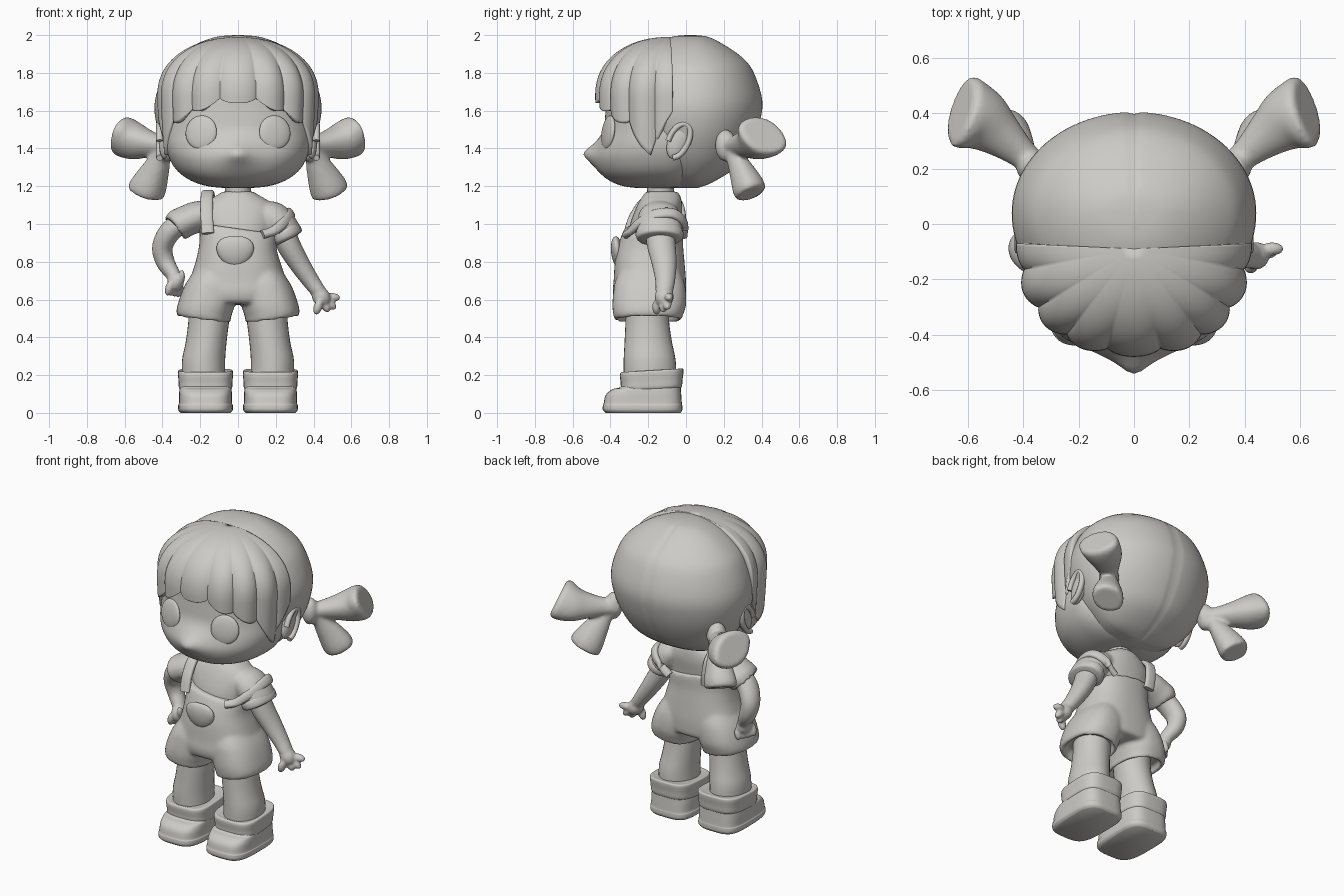
import bpy, bmesh, math
from mathutils import Vector, Euler

clay = bpy.data.materials.new("warm_grey_clay")
clay.diffuse_color = (0.61, 0.595, 0.565, 1)


def finish(name, bm, angle=50):
    bmesh.ops.recalc_face_normals(bm, faces=bm.faces)
    me = bpy.data.meshes.new(name)
    bm.to_mesh(me)
    bm.free()
    me.materials.append(clay)
    me.shade_smooth()
    me.set_sharp_from_angle(angle=math.radians(angle))
    ob = bpy.data.objects.new(name, me)
    bpy.context.collection.objects.link(ob)
    return ob


def merge(name, obs, voxel=.012, rounds=6):
    """Fuse overlapping solids into one soft sculpted skin."""
    bpy.ops.object.select_all(action='DESELECT')
    for o in obs:
        o.select_set(True)
    bpy.context.view_layer.objects.active = obs[0]
    bpy.ops.object.join()
    obs[0].name = name
    m = obs[0].modifiers.new("fuse", 'REMESH')
    m.mode, m.voxel_size, m.use_smooth_shade = 'VOXEL', voxel, True
    m = obs[0].modifiers.new("soften", 'SMOOTH')
    m.factor, m.iterations = .5, rounds


def smooth_rows(rows, steps=4):
    """Catmull-Rom interpolation of whole rows of numbers."""
    out, n = [], len(rows)
    for i in range(n - 1):
        a, b, c, d = rows[max(i - 1, 0)], rows[i], rows[i + 1], rows[min(i + 2, n - 1)]
        for k in range(steps):
            t = k / steps
            out.append([0.5 * (2 * q + (r - p) * t + (2 * p - 5 * q + 4 * r - s) * t * t
                               + (3 * q - p - 3 * r + s) * t ** 3)
                        for p, q, r, s in zip(a, b, c, d)])
    return out + [list(rows[-1])]


def skin(name, rings, angle=50):
    bm = bmesh.new()
    vs = [[bm.verts.new(p) for p in r] for r in rings]
    n = len(vs[0])
    for a, b in zip(vs, vs[1:]):
        for j in range(n):
            bm.faces.new((a[j], a[(j + 1) % n], b[(j + 1) % n], b[j]))
    bm.faces.new(vs[0])
    bm.faces.new(vs[-1])
    return finish(name, bm, angle)


def power(v, e):
    return math.copysign(abs(v) ** e, v)


def stack(name, rows, cx=0, yc=-0.17, n=2.0, sides=48, warp=None, angle=50):
    """Horizontal rounded rings; row = (z, half width, front y, back y, x shift)."""
    rings = []
    for z, hw, yf, yb, dx in smooth_rows([(r + (0,))[:5] for r in rows]):
        ring = []
        for j in range(sides):
            a = 2 * math.pi * j / sides
            c, s = power(math.cos(a), 2 / n), power(math.sin(a), 2 / n)
            p = Vector((cx + dx + hw * c, yc + s * ((yb - yc) if s > 0 else (yc - yf)), z))
            ring.append(warp(p) if warp else p)
        rings.append(ring)
    return skin(name, rings, angle)


def tube(name, rows, ref=(0, 1, 0), sides=20, n=2.0, angle=50):
    """Swept oval; row = (x, y, z, radius along ref, radius across)."""
    rows = smooth_rows(rows, 5)
    pts = [Vector(r[:3]) for r in rows]
    rings = []
    for i, r in enumerate(rows):
        t = (pts[min(i + 1, len(pts) - 1)] - pts[max(i - 1, 0)]).normalized()
        u = Vector(ref)
        u = (u - t * u.dot(t)).normalized()
        v = t.cross(u)
        rings.append([pts[i] + u * r[3] * power(math.cos(a), 2 / n) + v * r[4] * power(math.sin(a), 2 / n)
                      for a in (2 * math.pi * j / sides for j in range(sides))])
    return skin(name, rings, angle)


def ball(name, loc, size, rot=(0, 0, 0), warp=None):
    bm = bmesh.new()
    bmesh.ops.create_uvsphere(bm, u_segments=28, v_segments=16, radius=1)
    turn = Euler(rot).to_matrix()
    for v in bm.verts:
        p = warp(v.co.copy()) if warp else v.co
        v.co = turn @ Vector((p.x * size[0], p.y * size[1], p.z * size[2])) + Vector(loc)
    return finish(name, bm)


def parting(p):
    if abs(p.x) < 0.012 and p.y > 0:
        p.y -= 0.007
    return p


def snout(p):
    """Soft nose drawn out of the face."""
    if p.y < -.2:
        p.y -= .045 * math.exp(-(p.x / .1) ** 2 - ((p.z - 1.37) / .075) ** 2)
        p.y -= .022 * math.exp(-(p.x / .045) ** 2 - ((p.z - 1.375) / .035) ** 2)
    return p


# Head: back hair with a fine centre parting, and the face
stack("back_hair", [(2.0, .02, .0, .05), (1.99, .12, -.08, .12), (1.95, .225, -.18, .2),
                    (1.88, .325, -.26, .3), (1.8, .39, -.3, .36), (1.65, .44, -.35, .405),
                    (1.52, .43, -.35, .385), (1.4, .385, -.28, .335), (1.3, .315, -.2, .265),
                    (1.22, .21, -.15, .14), (1.19, .05, -.1, .06)], yc=.04, sides=96, warp=parting)
stack("face", [(1.19, .06, -.25, -.08), (1.2, .16, -.33, 0), (1.23, .25, -.405, .05),
               (1.28, .32, -.455, .08), (1.35, .365, -.477, .1), (1.42, .385, -.462, .1),
               (1.5, .385, -.435, .1), (1.6, .375, -.425, .1), (1.75, .35, -.4, .1),
               (1.88, .2, -.25, 0)], yc=-.13, n=2.3, sides=128, warp=snout)


# Fringe: scalloped locks fanning from the crown, long at the temples
def fringe():
    bm = bmesh.new()
    cols, rows, half = 160, 28, math.radians(92)
    grid = []
    for i in range(cols + 1):
        phi = -half + 2 * half * i / cols
        d = abs(math.degrees(phi))
        lock = abs(math.cos(math.radians(d * 180 / 23))) ** .8
        marks = ((0, 1.655), (12, 1.65), (40, 1.575), (58, 1.525), (77, 1.365), (93, 1.63))
        for (d0, z0), (d1, z1) in zip(marks, marks[1:]):
            if d0 <= d <= d1:
                base = z0 + (z1 - z0) * (d - d0) / (d1 - d0)
        low = base - .03 * lock + .015
        c, s = power(math.cos(phi), 2 / 2.25), power(math.sin(phi), 2 / 2.25)
        col = []
        for j in range(rows + 1):
            t = j / rows
            if t < .65:
                a = math.pi / 2 * (1 - t / .65)
                z = 1.68 + .31 * math.sin(a) ** .92
                f = math.cos(a) ** .92
            else:
                z = 1.68 + (low - 1.68) * (t - .65) / .35
                f = 1 - .25 * max(0, 1.68 - z) ** 1.5
            f *= 1 + (.06 * lock - .037) * min(1, t * 2.2)
            col.append(bm.verts.new((.418 * f * s, -.09 - .382 * f * c, z)))
        grid.append(col)
    for a, b in zip(grid, grid[1:]):
        for j in range(rows):
            bm.faces.new((a[j], b[j], b[j + 1], a[j + 1]))
    bmesh.ops.remove_doubles(bm, verts=bm.verts, dist=.0005)
    ob = finish("fringe", bm, 60)
    m = ob.modifiers.new("thickness", 'SOLIDIFY')
    m.thickness, m.offset = .05, -1


fringe()
shorts = []

for s, side in ((-1, "right"), (1, "left")):
    # Eyes, ears and pigtails
    ball(side + "_eye", (s * .195, -.412, 1.485), (.087, .022, .09), (math.radians(-8), 0, s * .33))
    ball(side + "_ear", (s * .39, -.04, 1.44), (.03, .055, .1), (math.radians(-22), 0, 0))
    rim = [(s * .415, -.04 + .055 * math.cos(a) + .03 * math.sin(a), 1.44 + .09 * math.sin(a), .018, .016)
           for a in (math.radians(q) for q in range(-90, 181, 30))]
    tube(side + "_ear_rim", rim, (1, 0, 0), 10)
    merge(side + "_pigtail", [
        ball("hair_tie", (s * .37, .21, 1.415), (.05, .06, .085), (0, 0, s * .7)),
        tube("upper_lock", [(s * .34, .2, 1.415, .05, .05), (s * .4, .25, 1.415, .052, .055),
                            (s * .48, .32, 1.425, .075, .085), (s * .55, .375, 1.44, .1, .12),
                            (s * .61, .405, 1.464, .105, .14), (s * .628, .413, 1.472, .085, .12)],
             (0, .45, 1), 24, 1.8, 35),
        tube("lower_lock", [(s * .36, .21, 1.42, .04, .04), (s * .4, .25, 1.37, .05, .045),
                            (s * .435, .29, 1.29, .075, .065), (s * .47, .325, 1.21, .098, .085),
                            (s * .488, .34, 1.17, .1, .085), (s * .492, .344, 1.16, .085, .07)],
             (1, 0, .3), 24, 1.8, 35)], .011, 4)

    # Legs, shorts legs with hollow hems, and boots
    stack(side + "_leg", [(.62, .11, -.32, -.08, -s * .02), (.5, .108, -.32, -.09, -s * .018),
                          (.38, .108, -.325, -.075, -s * .004), (.28, .114, -.33, -.055, s * .01),
                          (.18, .114, -.33, -.05, s * .01)], cx=s * .172, yc=-.2, sides=32)
    shorts.append(stack("shorts_leg", [
        (.78, .1, -.34, -.04, -s * .07), (.7, .13, -.375, -.01, -s * .045), (.64, .142, -.385, 0, -s * .026),
        (.57, .146, -.39, -.0, -s * .006), (.52, .144, -.385, -.015, s * .007), (.495, .14, -.378, -.025, s * .005),
        (.493, .125, -.36, -.04, s * .003), (.535, .115, -.34, -.05, s * .003)],
        cx=s * .175, yc=-.19, n=2.4, warp=lambda p: p + Vector((0, 0, .13 * (abs(p.x) - .17)))))
    stack(side + "_boot", [(0, .132, -.425, -.03), (.015, .144, -.44, -.02), (.04, .145, -.44, -.02),
                           (.05, .141, -.436, -.022), (.095, .14, -.425, -.025), (.125, .138, -.39, -.027),
                           (.14, .136, -.345, -.027), (.2, .136, -.335, -.027)], cx=s * .172, yc=-.2, n=3.6)
    stack(side + "_boot_cuff", [(.12, .13, -.325, -.03), (.135, .141, -.343, -.021), (.17, .143, -.346, -.018),
                                (.21, .146, -.35, -.013), (.225, .14, -.342, -.018), (.222, .115, -.33, -.045)],
          cx=s * .172, yc=-.19, n=3.4, warp=lambda p: p + Vector((0, 0, .06 * (p.y + .18))))

# Neck, and overalls with a slanted bib
stack("neck", [(1.1, .07, -.21, -.06), (1.16, .068, -.205, -.065), (1.24, .075, -.21, -.06)], yc=-.135, sides=28)
bib = stack("bib", [(.575, .17, -.34, -.03), (.59, .24, -.375, -.005), (.64, .265, -.388, .0),
                    (.7, .256, -.383, .0), (.8, .224, -.377, -.008), (.88, .205, -.362, -.015),
                    (.95, .203, -.337, -.015), (.975, .195, -.322, -.02), (.975, .17, -.3, -.04)],
            yc=-.18, n=2.4, warp=lambda p: p - Vector((0, 0, .12 * p.x * max(0, p.z - .8) / .15)))
merge("overalls", [bib] + shorts, .011, 6)
ball("chest_pocket", (-.015, -.365, .855), (.097, .032, .085), (math.radians(6), 0, 0),
     lambda p: Vector((p.x * (1 + .22 * p.z), p.y, p.z - .12 * max(0, .5 - abs(p.x)) * (p.z > .2) * p.z)))

# Shirt with both sleeves
merge("shirt", [
    stack("shirt_body", [(.88, .18, -.31, -.04), (.98, .195, -.3, -.03), (1.06, .2, -.275, -.02),
                         (1.115, .17, -.25, -.022), (1.15, .115, -.228, -.03), (1.172, .08, -.212, -.048)],
          yc=-.14, n=2.2),
    tube("bent_sleeve", [(-.1, -.14, 1.08, .09, .05), (-.2, -.14, 1.045, .115, .08), (-.27, -.14, 1.018, .118, .083),
                         (-.325, -.137, .99, .115, .084), (-.333, -.137, .985, .09, .065)]),
    tube("straight_sleeve", [(.1, -.14, 1.07, .09, .05), (.18, -.14, 1.035, .115, .088),
                             (.24, -.14, .965, .12, .09), (.26, -.14, .925, .11, .085)])], .011, 5)
tube("sleeve_cuff", [(.235, -.14, .965, .1, .07), (.24, -.14, .96, .125, .09), (.257, -.14, .925, .122, .09),
                     (.262, -.14, .915, .09, .06)], angle=40)

# Straps: one worn, one slipped off the shoulder
tube("worn_strap", [(-.16, -.315, .95, .033, .016), (-.165, -.285, 1.04, .033, .016), (-.165, -.22, 1.13, .033, .016),
                    (-.16, -.13, 1.165, .033, .016), (-.15, -.04, 1.12, .033, .016), (-.14, -.015, 1.03, .033, .016),
                    (-.13, -.02, .94, .033, .016)], (1, 0, 0), 20, 3)
tube("slipped_strap", [(.13, -.315, .945, .02, .025), (.19, -.29, .965, .018, .025), (.245, -.24, 1.01, .018, .027),
                       (.275, -.16, 1.05, .018, .03), (.27, -.07, 1.055, .018, .03), (.22, -.015, 1.01, .018, .027),
                       (.13, -.015, .94, .018, .025)], (1, 0, .7), 16, 2.5)

# Bent arm with the hand on the hip
arm = [tube("bent", [(-.27, -.135, 1.02, .07, .055), (-.355, -.12, .965, .07, .058), (-.4, -.09, .88, .064, .055),
                     (-.385, -.085, .8, .055, .05), (-.345, -.11, .735, .046, .04), (-.33, -.125, .7, .042, .036)]),
       ball("palm", (-.33, -.13, .695), (.044, .058, .055)),
       ball("thumb", (-.298, -.165, .72), (.018, .022, .04), (.4, 0, 0))]
arm += [ball("finger", (-.365 + .018 * k, -.165 + .025 * k, .66 - .003 * k), (.021, .023, .042), (.15, .25, 0))
        for k in range(4)]
merge("bent_arm", arm, .008, 3)

# Straight arm reaching out and down
arm = [tube("straight", [(.235, -.14, .97, .078, .065), (.27, -.13, .885, .076, .063), (.325, -.115, .79, .066, .055),
                         (.385, -.11, .7, .053, .046), (.425, -.115, .645, .046, .04), (.44, -.115, .625, .042, .035)]),
       ball("palm", (.44, -.115, .615), (.047, .05, .057), (0, -.6, 0))]
arm += [ball("finger", p[:3], (.023, .024, .042), (0, p[3], 0)) for p in (
    (.5, -.09, .612, -1.5), (.487, -.1, .578, -.8), (.46, -.12, .57, -.5), (.423, -.155, .56, .3))]
merge("straight_arm", arm, .008, 3)
